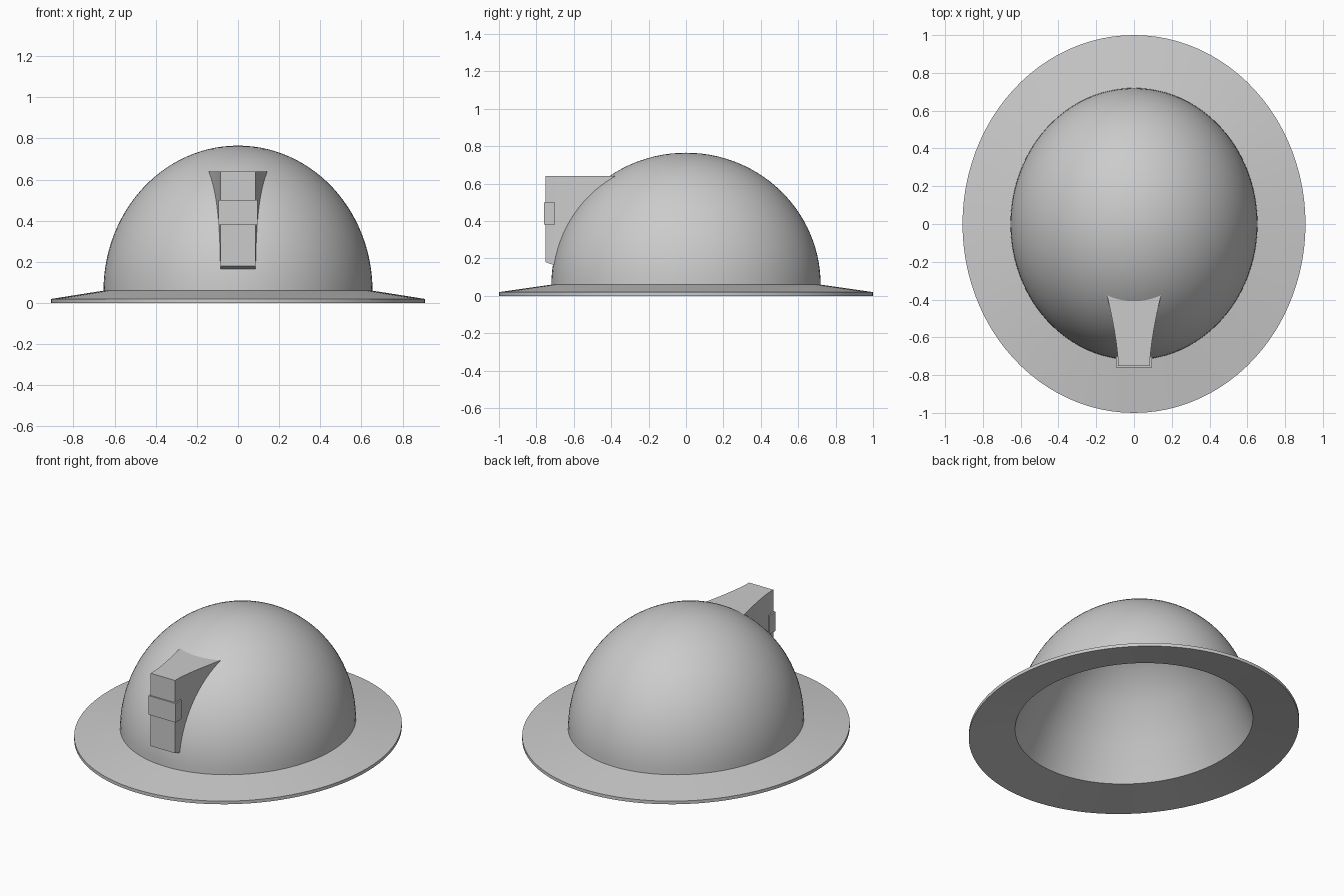
import bpy, bmesh, math

if "Cube" in bpy.data.objects:
    bpy.data.objects.remove(bpy.data.objects["Cube"])

SX = 0.908                              # oval: width / length
R, H, Z0 = 0.72, 0.705, 0.06            # dome radius, height, base level


def make(name, bm, smooth=None):
    bmesh.ops.recalc_face_normals(bm, faces=bm.faces)
    me = bpy.data.meshes.new(name)
    bm.to_mesh(me)
    bm.free()
    ob = bpy.data.objects.new(name, me)
    bpy.context.collection.objects.link(ob)
    if smooth:
        bpy.ops.object.select_all(action='DESELECT')
        ob.select_set(True)
        bpy.context.view_layer.objects.active = ob
        bpy.ops.object.shade_smooth_by_angle(angle=math.radians(smooth))
    return ob


def lathe(name, profile, closed=False, n=96):
    """Spin an (r, z) profile around z and squash it to an oval."""
    bm = bmesh.new()
    vs = [bm.verts.new((r, 0, z)) for r, z in profile]
    es = [bm.edges.new(p) for p in zip(vs, vs[1:])]
    if closed:
        es.append(bm.edges.new((vs[-1], vs[0])))
    bmesh.ops.spin(bm, geom=vs + es, cent=(0, 0, 0), axis=(0, 0, 1),
                   angle=2 * math.pi, steps=n, use_merge=False)
    bmesh.ops.remove_doubles(bm, verts=bm.verts, dist=1e-4)
    bmesh.ops.scale(bm, vec=(SX, 1, 1), verts=bm.verts)
    return make(name, bm, 30)


# Dome skin and the straighter-sided liner inside it
N_ARC = 28
angles = [i * math.pi / 2 / N_ARC for i in range(N_ARC + 1)]
lathe("dome", [(R * math.cos(a), Z0 + H * math.sin(a)) for a in angles])
lathe("liner", [(R, 0.043), (0.62, 0.25), (0.50, 0.45), (0.36, 0.60), (0.18, 0.70), (0, 0.73)])

# Sloping brim, its underside rising towards the opening
lathe("brim", [(R, 0.043), (1, 0), (1, 0.02), (R, Z0)], True)

# Flared lamp bracket, its back following the dome
FRONT, W, TOP = -0.751, 0.085, 0.64


def half_width(y):
    t = max(0.0, (y + 0.72) / 0.33)
    return W + 0.055 * t ** 1.4


def dome_y(x, z):
    return -R * math.sqrt(1 - ((z - Z0) / H) ** 2 - (x / (R * SX)) ** 2) + 0.004


bm = bmesh.new()
rows, N, M = [], 8, 14
for k in range(M + 1):
    z = 0.163 + (TOP - 0.163) * k / M
    y_end = dome_y(W, z)
    for _ in range(6):
        y_end = dome_y(half_width(y_end), z)
    side = []
    for j in range(N + 1):
        y = FRONT + (y_end - FRONT) * j / N
        lift = 0.017 * (1 - j / N) if k == 0 else 0    # sloping underside
        side.append((half_width(y), y, z + lift))
    w = side[-1][0]
    back = [(x, dome_y(x, z), z) for x in (w * i / 4 for i in (3, 2, 1, 0, -1, -2, -3))]
    ring = side + back + [(-x, y, zz) for x, y, zz in side[::-1]]
    rows.append([bm.verts.new(c) for c in ring])
n = len(rows[0])
for a, b in zip(rows, rows[1:]):
    for i in range(n):
        j = (i + 1) % n
        bm.faces.new((a[i], a[j], b[j], b[i]))
bm.faces.new(rows[0])
bm.faces.new(rows[-1])
make("lamp_bracket", bm, 30)

# Clip wrapped around the bracket
bm = bmesh.new()
bmesh.ops.create_cube(bm, size=1)
bmesh.ops.scale(bm, vec=(0.19, 0.06, 0.12), verts=bm.verts)
bmesh.ops.translate(bm, vec=(0, -0.73, 0.44), verts=bm.verts)
make("bracket_clip", bm)
